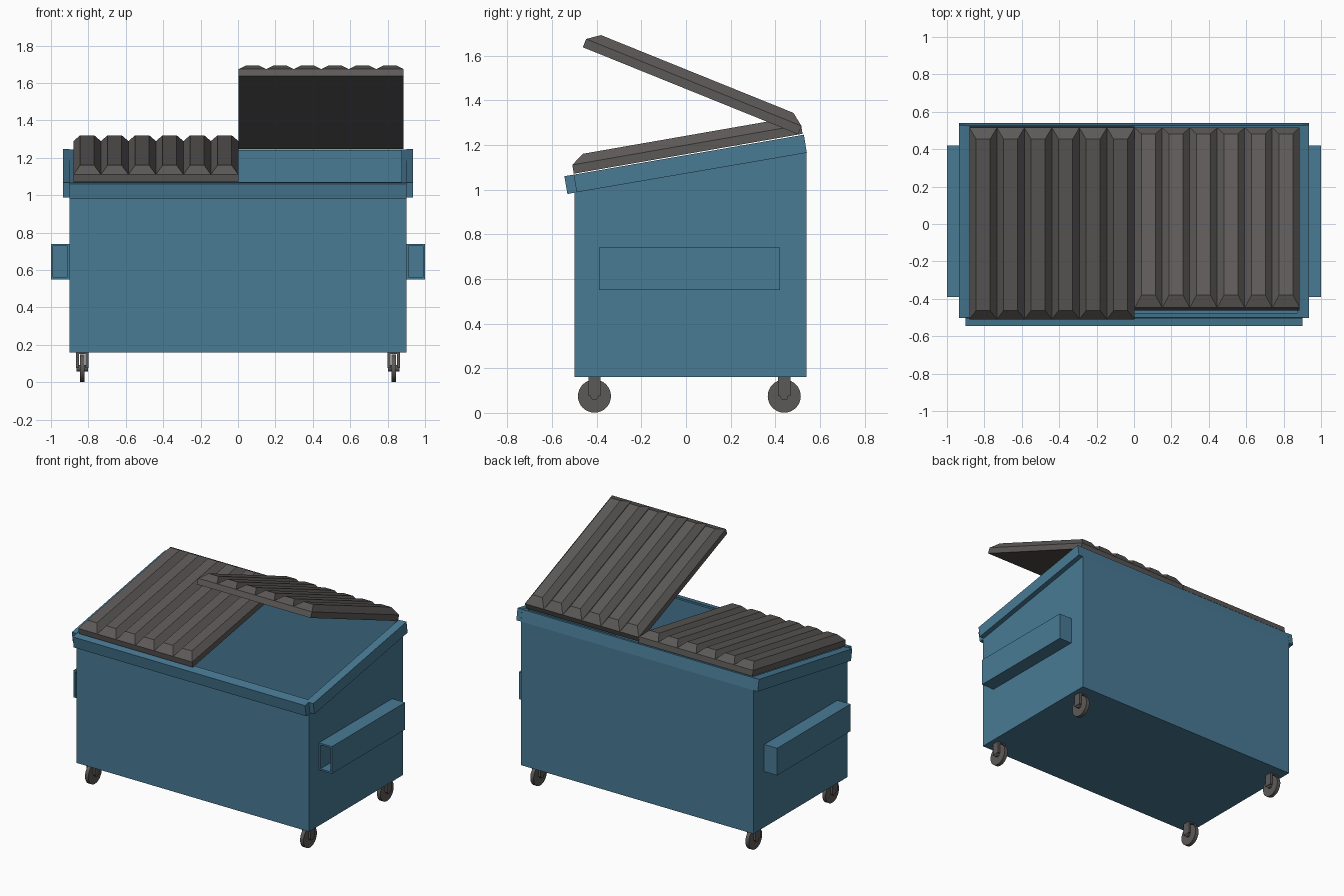
import bpy, bmesh
from math import radians, pi
from mathutils import Matrix, Vector

if "Cube" in bpy.data.objects:
    bpy.data.objects.remove(bpy.data.objects["Cube"], do_unlink=True)


def material(name, rgb):
    m = bpy.data.materials.new(name)
    m.use_nodes = True
    m.diffuse_color = (*rgb, 1)
    m.node_tree.nodes["Principled BSDF"].inputs["Base Color"].default_value = (*rgb, 1)
    return m


BLUE = material("steel blue paint", (0.065, 0.196, 0.30))
GREY = material("dark grey plastic", (0.108, 0.101, 0.098))


def finish(name, bm, mat):
    bmesh.ops.recalc_face_normals(bm, faces=bm.faces)
    mesh = bpy.data.meshes.new(name)
    bm.to_mesh(mesh)
    bm.free()
    mesh.materials.append(mat)
    obj = bpy.data.objects.new(name, mesh)
    bpy.context.collection.objects.link(obj)
    return obj


def prism(bm, profile, x0, x1):
    """Extrude a (y, z) profile along x."""
    face = bm.faces.new([bm.verts.new((x0, y, z)) for y, z in profile])
    out = bmesh.ops.extrude_face_region(bm, geom=[face])["geom"]
    for v in out:
        if isinstance(v, bmesh.types.BMVert):
            v.co.x = x1
    bm.normal_update()
    bmesh.ops.recalc_face_normals(bm, faces=bm.faces)


def frustum(bm, x0, x1, y0, y1, z0, z1, dx=0, dy=0):
    """Box whose top is inset by dx and dy."""
    for v in bmesh.ops.create_cube(bm, size=1)["verts"]:
        top = v.co.z > 0
        ix, iy = (dx, dy) if top else (0, 0)
        v.co = (x1 - ix if v.co.x > 0 else x0 + ix,
                y1 - iy if v.co.y > 0 else y0 + iy,
                z1 if top else z0)


def hollow(bm, direction, wall, axis, depth):
    """Inset the face pointing in a direction and sink it to a coordinate."""
    bm.faces.ensure_lookup_table()
    bm.normal_update()
    face = max(bm.faces, key=lambda f: f.normal.dot(Vector(direction)))
    bmesh.ops.inset_region(bm, faces=[face], thickness=wall)
    sunk = bmesh.ops.extrude_discrete_faces(bm, faces=[face])["faces"][0]
    for v in sunk.verts:
        v.co[axis] = depth


# Hollow bin with a sloping open top
bm = bmesh.new()
prism(bm, [(-0.5, 0.16), (0.54, 0.16), (0.54, 1.165), (0.527, 1.245), (-0.5, 1.065)], -0.9, 0.9)
hollow(bm, (0, 0, 1), 0.035, 2, 0.19)
finish("bin_body", bm, BLUE)

# Rim strips along the sides and the front
for side, s in (("left", 1), ("right", -1)):
    bm = bmesh.new()
    prism(bm, [(-0.49, 0.988), (0.541, 1.165), (0.528, 1.246), (-0.503, 1.067)], s * 0.9, s * 0.935)
    finish(side + "_rim", bm, BLUE)
bm = bmesh.new()
prism(bm, [(-0.531, 0.98), (-0.49, 0.988), (-0.503, 1.067), (-0.545, 1.06)], -0.9, 0.9)
finish("front_rim", bm, BLUE)

# Lifting pockets, open at the front
for side, s in (("left", 1), ("right", -1)):
    bm = bmesh.new()
    xs = sorted((s * 0.9, s * 1.0))
    frustum(bm, *xs, -0.39, 0.42, 0.55, 0.74)
    hollow(bm, (0, -1, 0), 0.016, 1, 0.40)
    finish(side + "_lift_pocket", bm, BLUE)

# Ribbed lids, hinged along the back edge
LENGTH, WIDTH, RIBS = 1.04, 0.882, 6


def lid(name, x0, hinge, angle):
    bm = bmesh.new()
    frustum(bm, x0, x0 + WIDTH, -LENGTH, 0, 0, 0.04)
    step = WIDTH / RIBS
    for i in range(RIBS):
        frustum(bm, x0 + i * step, x0 + (i + 1) * step, -LENGTH, 0, 0.04, 0.081, 0.036, 0.055)
    obj = finish(name, bm, GREY)
    obj.location = (0, *hinge)
    obj.rotation_euler.x = radians(angle)


lid("closed_lid", -0.88, (0.522, 1.25), 9.9)
lid("open_lid", 0.004, (0.502, 1.248), -22)

# Casters: wheel, axle and fork at each corner
for end, y in (("front", -0.41), ("back", 0.44)):
    for side, x in (("left", 0.833), ("right", -0.833)):
        bm = bmesh.new()
        for r, w in ((0.074, 0.026), (0.018, 0.06)):
            turn = Matrix.Translation((x, y, 0.075)) @ Matrix.Rotation(pi / 2, 4, "Y")
            bmesh.ops.create_cone(bm, cap_ends=True, segments=32, radius1=r, radius2=r,
                                  depth=w, matrix=turn)
        wheel = finish(f"{end}_{side}_wheel", bm, GREY)
        bpy.ops.object.select_all(action="DESELECT")
        wheel.select_set(True)
        bpy.context.view_layer.objects.active = wheel
        bpy.ops.object.shade_smooth_by_angle()
        bm = bmesh.new()
        for d in (-0.025, 0.025):
            frustum(bm, x + d - 0.008, x + d + 0.008, y - 0.027, y + 0.027, 0.075, 0.16)
        frustum(bm, x - 0.033, x + 0.033, y - 0.027, y + 0.027, 0.152, 0.162)
        finish(f"{end}_{side}_fork", bm, GREY)
